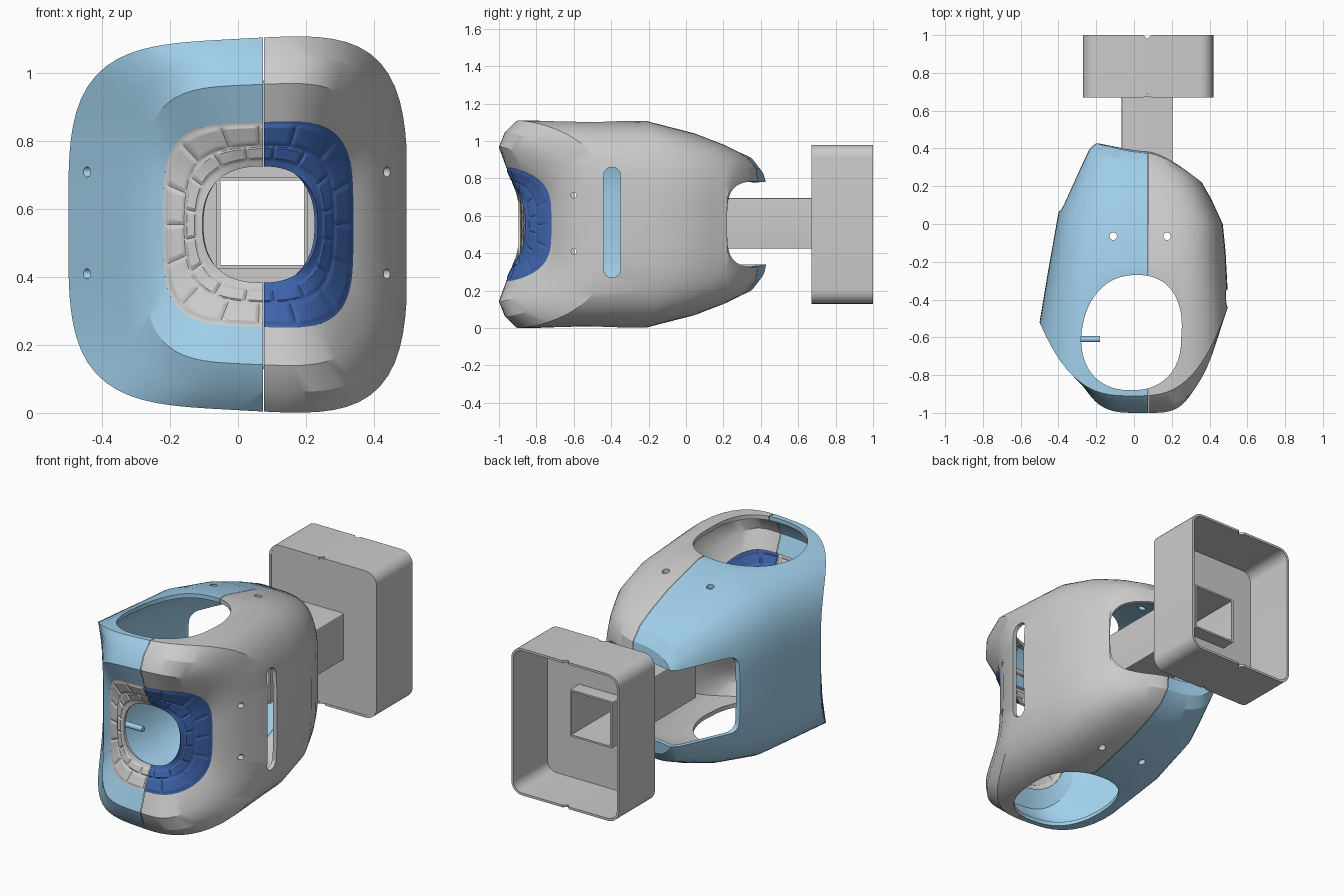
import bpy, bmesh, math
from mathutils import Vector

if "Cube" in bpy.data.objects:
    bpy.data.objects.remove(bpy.data.objects["Cube"])

ZC, SEAM = 0.555, 0.075


def material(name, rgb):
    m = bpy.data.materials.new(name)
    m.diffuse_color = (*rgb, 1)
    m.use_nodes = True
    m.node_tree.nodes["Principled BSDF"].inputs["Base Color"].default_value = m.diffuse_color
    return m


SKY = material("sky_blue", (0.35, 0.62, 0.82))
NAVY = material("deep_blue", (0.05, 0.13, 0.42))
PALE = material("pale_grey", (0.82, 0.80, 0.79))


def to_object(name, bm, mat=None, angle=28):
    me = bpy.data.meshes.new(name)
    bm.to_mesh(me)
    bm.free()
    me.shade_smooth()
    me.set_sharp_from_angle(angle=math.radians(angle))
    ob = bpy.data.objects.new(name, me)
    bpy.context.collection.objects.link(ob)
    if mat:
        me.materials.clear()
        me.materials.append(mat)
    return ob


def bridge(bm, rings, close=False):
    count = len(rings)
    for i in range(count if close else count - 1):
        a, b = rings[i], rings[(i + 1) % count]
        for j in range(len(a)):
            k = (j + 1) % len(a)
            bm.faces.new((a[j], a[k], b[k], b[j]))


def unit(t, n):
    c, s = math.cos(t), math.sin(t)
    r = (abs(c) ** n + abs(s) ** n) ** (-1 / n)
    return r * c, r * s


def ring_point(ring, t):
    """Squarish loop in x-z whose depth y differs at left, right and top."""
    xl, xr, h, n, yl, yr, yt, p = ring
    u, v = unit(t, n)
    x = (xl + xr) / 2 + u * (xr - xl) / 2
    y = yt + abs(u) ** p * ((yr if u > 0 else yl) - yt)
    return Vector((x, y, ZC + v * h * (1 + 0.1 * x)))


def prism(bm, pts, place, a, b):
    lo = [bm.verts.new(place(p, q, a)) for p, q in pts]
    hi = [bm.verts.new(place(p, q, b)) for p, q in pts]
    bridge(bm, [lo, hi])
    bm.faces.new(lo)
    bm.faces.new(hi)


def circle(p, q, r, n=20):
    return [(p + r * math.cos(2 * math.pi * i / n), q + r * math.sin(2 * math.pi * i / n)) for i in range(n)]


def rounded(p0, p1, q0, q1, r, k=6):
    out = []
    for i, (p, q) in enumerate([(p1 - r, q1 - r), (p0 + r, q1 - r), (p0 + r, q0 + r), (p1 - r, q0 + r)]):
        for j in range(k + 1):
            t = math.pi / 2 * (i + j / k)
            out.append((p + r * math.cos(t), q + r * math.sin(t)))
    return out


along_x = lambda p, q, d: (d, p, q)
along_y = lambda p, q, d: (p, d, q)
along_z = lambda p, q, d: (p, q, d)


def evaluated(ob):
    bpy.context.view_layer.update()
    return bpy.data.meshes.new_from_object(ob.evaluated_get(bpy.context.evaluated_depsgraph_get()))


def cut(ob, cutter):
    m = ob.modifiers.new("cut", 'BOOLEAN')
    m.operation, m.solver, m.object = 'DIFFERENCE', 'EXACT', cutter
    cutter.hide_render = True
    cutter.hide_set(True)


def split(ob, left, right):
    """Replace an object by its two halves either side of the seam."""
    me = evaluated(ob)
    for (name, mat), side in ((left, -1), (right, 1)):
        bm = bmesh.new()
        bm.from_mesh(me)
        bmesh.ops.bisect_plane(bm, geom=bm.verts[:] + bm.edges[:] + bm.faces[:], dist=1e-6,
                               plane_co=(SEAM + side * 0.0015, 0, 0), plane_no=(1, 0, 0),
                               clear_outer=side < 0, clear_inner=side > 0)
        for f in bm.faces:
            f.material_index = 0
        to_object(name, bm, mat)
    bpy.data.objects.remove(ob)


# Shell loops from front lip to rear opening: xl, xr, half height, squareness, y left/right/top, blend
lip = (-0.22, 0.34, 0.30, 4, -0.86, -0.72, -0.96, 3)
loops = [lip,
         (-0.28, 0.385, 0.41, 4, -0.83, -0.685, -1.00, 4),
         (-0.34, 0.45, 0.485, 4, -0.75, -0.58, -0.97, 3.5),
         (-0.50, 0.50, 0.547, 3.9, -0.52, -0.43, -0.91, 3),
         (-0.455, 0.485, 0.547, 3.4, -0.25, -0.15, -0.22, 2),
         (-0.40, 0.47, 0.48, 3.4, 0.06, 0.0, 0.05, 2),
         (-0.32, 0.41, 0.42, 3.6, 0.24, 0.13, 0.21, 1.5),
         (-0.25, 0.37, 0.365, 3.8, 0.40, 0.20, 0.32, 1.5),
         (-0.225, 0.36, 0.30, 4, 0.435, 0.22, 0.375, 1.5),
         (-0.22, 0.355, 0.225, 4, 0.44, 0.22, 0.385, 1.5)]
bm = bmesh.new()
SEG = 96
bridge(bm, [[bm.verts.new(ring_point(r, 2 * math.pi * i / SEG)) for i in range(SEG)] for r in loops])
bmesh.ops.recalc_face_normals(bm, faces=bm.faces[:])
top = max(bm.faces, key=lambda f: f.calc_center_median().z)
if top.normal.z < 0:
    bmesh.ops.reverse_faces(bm, faces=bm.faces[:])
shell = to_object("shell", bm)
wall = shell.modifiers.new("wall", 'SOLIDIFY')
wall.thickness, wall.offset = 0.025, -1

# Openings: top and bottom ovals, side slot, rear notch, screw holes
bm = bmesh.new()
oval = []
for i in range(64):
    u, v = unit(2 * math.pi * i / 64, 2.3)
    oval.append((-0.015 + 0.265 * u + 0.03 * max(v, 0), -0.60 + v * (0.33 if v > 0 else 0.28)))
for z0, z1 in ((0.88, 1.3), (-0.2, 0.23)):
    prism(bm, oval, along_z, z0, z1)
    for x in (-0.11, 0.175):
        prism(bm, circle(x, -0.065, 0.02), along_z, z0, z1)
for z in (0.41, 0.71):
    prism(bm, circle(-0.60, z, 0.015), along_x, -0.8, -0.34)
    prism(bm, circle(-0.60, z, 0.015), along_x, 0.37, 0.8)
prism(bm, rounded(-0.44, -0.35, 0.27, 0.86, 0.044), along_x, 0.3, 0.8)
prism(bm, rounded(0.07, 0.9, 0.34, 0.78, 0.05), along_x, -0.8, 0.0)
bmesh.ops.recalc_face_normals(bm, faces=bm.faces[:])
cutter = to_object("opening_cutter", bm)
cut(shell, cutter)
split(shell, ("left_shell", SKY), ("right_shell", None))
bpy.data.objects.remove(cutter)

# Padded lining between the lip and the inner hole, with two rows of grooved cells
hole = (-0.105, 0.235, 0.17, 2.4, -0.895, -0.86, -0.90, 2)
bm = bmesh.new()
rings, AROUND, ACROSS, CELLS = [], 288, 30, 16
for j in range(ACROSS + 1):
    s = j / ACROSS
    ring = []
    for i in range(AROUND):
        t = 2 * math.pi * i / AROUND
        co = ring_point(lip, t).lerp(ring_point(hole, t), s)
        row = (s - 0.05) / 0.5 if s < 0.55 else (s - 0.55) / 0.3
        col = (i * CELLS / AROUND + (0.5 if s >= 0.55 else 0)) % 1
        edge = min(min(row, 1 - row) * 6, min(col, 1 - col) * 9)
        co.y -= 0.006 * min(max(edge, 0), 1)
        ring.append(bm.verts.new(co))
    rings.append(ring)
bridge(bm, rings)
bmesh.ops.recalc_face_normals(bm, faces=bm.faces[:])
if sum(f.normal.y for f in bm.faces) > 0:
    bmesh.ops.reverse_faces(bm, faces=bm.faces[:])
lining = to_object("lining", bm)
pad = lining.modifiers.new("pad", 'SOLIDIFY')
pad.thickness, pad.offset = 0.012, -1
split(lining, ("left_lining", PALE), ("right_lining", NAVY))

# Small pins inside the side walls
for name, x0, x1, mat in (("left_pin", -0.41, -0.18, SKY), ("right_pin", 0.28, 0.41, None)):
    for z in (0.41, 0.71):
        bm = bmesh.new()
        prism(bm, circle(-0.61, z, 0.016), along_x, x0, x1)
        bmesh.ops.recalc_face_normals(bm, faces=bm.faces[:])
        to_object(name, bm, mat)


def frame(name, outer, inner, y0, y1):
    """Hollow straight length between two rounded rectangles."""
    bm = bmesh.new()
    rings = [[bm.verts.new(along_y(p, q, y)) for p, q in rounded(*rect)]
             for rect, y in ((outer, y0), (outer, y1), (inner, y1), (inner, y0))]
    bridge(bm, rings, close=True)
    bmesh.ops.recalc_face_normals(bm, faces=bm.faces[:])
    return to_object(name, bm)


# Rear square tube and open-backed box
frame("square_tube", (-0.065, 0.205, 0.425, 0.695, 0.004), (-0.052, 0.195, 0.435, 0.685, 0.002), 0.0, 0.77)
frame("box_front_plate", (-0.265, 0.415, 0.135, 0.975, 0.068), (-0.06, 0.20, 0.43, 0.69, 0.003), 0.672, 0.688)
box = frame("box_wall", (-0.27, 0.42, 0.13, 0.98, 0.07), (-0.257, 0.407, 0.143, 0.967, 0.058), 0.67, 1.0)

# Little registration notches on the box rims
bm = bmesh.new()
for y in (0.67, 1.0):
    prism(bm, circle(0.07, y, 0.02, 4), along_z, -0.2, 1.3)
bmesh.ops.recalc_face_normals(bm, faces=bm.faces[:])
notch = to_object("notch_cutter", bm)
cut(box, notch)
box.data = evaluated(box)
box.modifiers.clear()
box.data.set_sharp_from_angle(angle=math.radians(28))
bpy.data.objects.remove(notch)
